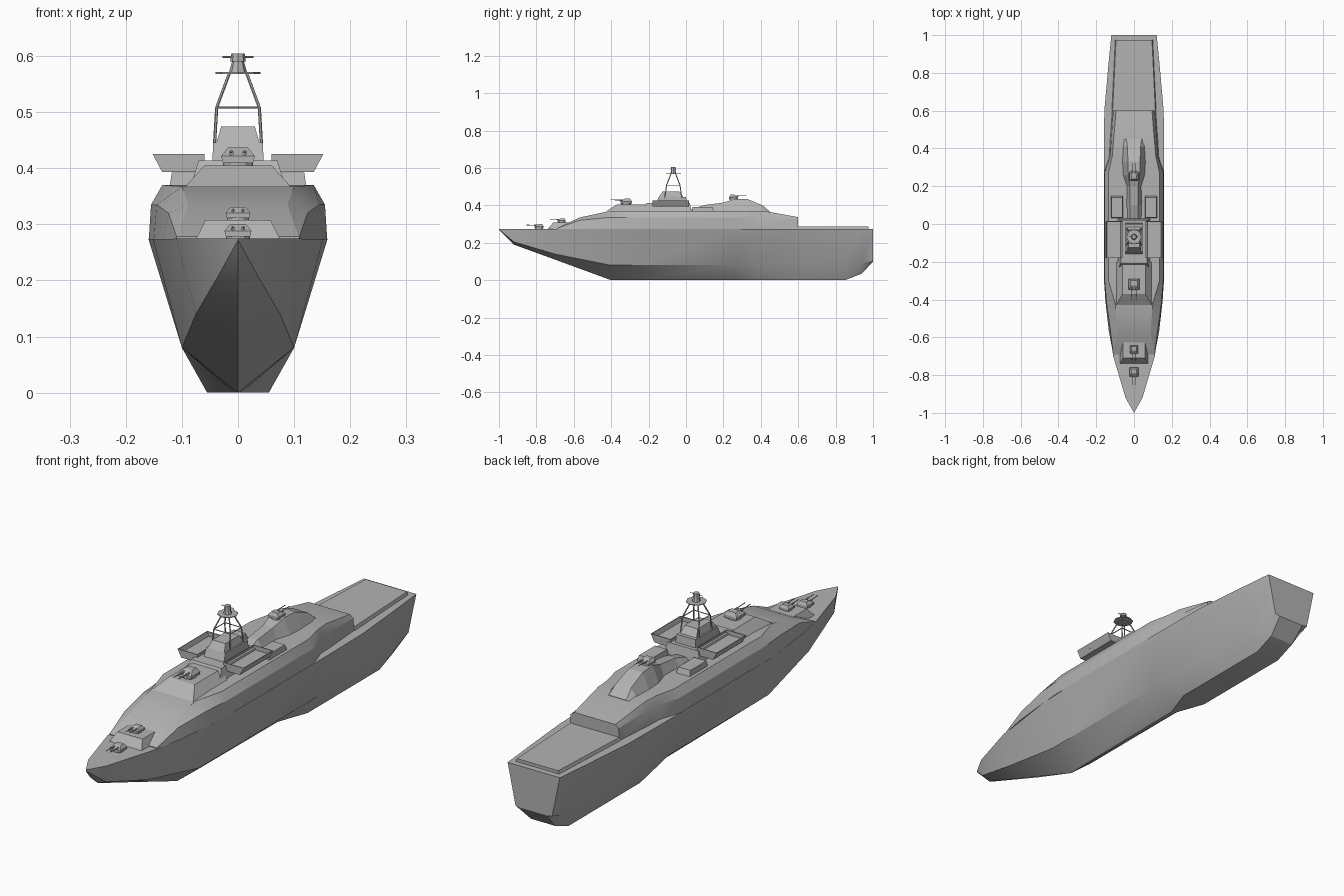
import bpy, bmesh, math
from mathutils import Vector

cube = bpy.data.objects.get("Cube")
if cube:
    bpy.data.objects.remove(cube, do_unlink=True)

paint = bpy.data.materials.new("naval grey")
paint.use_nodes = True
GREY = (0.45, 0.45, 0.45, 1)
paint.diffuse_color = GREY
paint.node_tree.nodes["Principled BSDF"].inputs["Base Color"].default_value = GREY


def finish(name, bm, smooth=None):
    bmesh.ops.remove_doubles(bm, verts=bm.verts, dist=0.00005)
    bmesh.ops.recalc_face_normals(bm, faces=bm.faces)
    mesh = bpy.data.meshes.new(name)
    bm.to_mesh(mesh)
    bm.free()
    mesh.materials.append(paint)
    obj = bpy.data.objects.new(name, mesh)
    bpy.context.collection.objects.link(obj)
    if smooth:
        bpy.ops.object.select_all(action='DESELECT')
        obj.select_set(True)
        bpy.context.view_layer.objects.active = obj
        bpy.ops.object.shade_smooth_by_angle(angle=math.radians(smooth))
    return obj


def loft(name, sections, smooth=None):
    """Skin mirrored half sections (y, [(x, z), ...]) running along y."""
    bm = bmesh.new()
    rings = []
    for y, half in sections:
        ring = [(x, y, z) for x, z in half] + [(-x, y, z) for x, z in reversed(half)]
        rings.append([bm.verts.new(p) for p in ring])
    n = len(rings[0])
    for a, b in zip(rings, rings[1:]):
        for i in range(n):
            j = (i + 1) % n
            bm.faces.new((a[i], a[j], b[j], b[i]))
    bm.faces.new(rings[0])
    bm.faces.new(rings[-1])
    return finish(name, bm, smooth)


def block(name, ys, zs, widths, front=0, back=0, x=0):
    """Tapered block: half widths at bottom and top, top set in at front and back."""
    bm = bmesh.new()
    low, high = [], []
    for ring, z, w, f, b in ((low, zs[0], widths[0], 0, 0), (high, zs[1], widths[1], front, back)):
        for sx, y in ((-1, ys[0] + f), (1, ys[0] + f), (1, ys[1] - b), (-1, ys[1] - b)):
            ring.append(bm.verts.new((x + sx * w, y, z)))
    for i in range(4):
        j = (i + 1) % 4
        bm.faces.new((low[i], low[j], high[j], high[i]))
    bm.faces.new(low)
    bm.faces.new(high)
    return finish(name, bm)


def strut(name, p, q, r, r2=None, sides=6):
    p, q = Vector(p), Vector(q)
    bm = bmesh.new()
    bmesh.ops.create_cone(bm, cap_ends=True, segments=sides, radius1=r,
                          radius2=r if r2 is None else r2, depth=(q - p).length)
    obj = finish(name, bm)
    obj.rotation_mode = 'QUATERNION'
    obj.rotation_quaternion = (q - p).to_track_quat('Z', 'Y')
    obj.location = (p + q) / 2
    return obj


def turret(name, y, z, s, aim=-1):
    """Faceted twin gun mount; s is its half width, aim the firing direction."""
    strut(name + "_ring", (0, y, z - 0.004), (0, y, z + 0.2 * s), 0.9 * s, sides=12)
    block(name + "_base", (y - s, y + s), (z + 0.15 * s, z + 0.55 * s), (0.9 * s, s))
    f, b = (0.8 * s, 0.3 * s) if aim < 0 else (0.3 * s, 0.8 * s)
    block(name + "_roof", (y - s, y + s), (z + 0.55 * s, z + 1.05 * s), (s, 0.6 * s), f, b)
    for side in (-1, 1):
        x, h = side * 0.4 * s, z + 0.75 * s
        strut(name + "_sleeve", (x, y, h), (x, y + aim * 1.2 * s, h), 0.15 * s)
        strut(name + "_barrel", (x, y, h), (x, y + aim * 2.8 * s, h + 0.1 * s), 0.07 * s)


# Hull: y, keel half width and height, chine half width and height, deck half width
DECK = 0.275
hull = [
    (-1.0, 0, 0.27, 0, 0.272, 0),
    (-0.92, 0, 0.19, 0.037, 0.205, 0.045),
    (-0.7, 0, 0.11, 0.075, 0.14, 0.11),
    (-0.4, 0, 0, 0.1, 0.08, 0.152),
    (-0.25, 0.004, 0, 0.1, 0.08, 0.16),
    (0.25, 0.008, 0, 0.1, 0.08, 0.16),
    (0.38, 0.055, 0, 0.1, 0.08, 0.16),
    (0.6, 0.055, 0, 0.1, 0.08, 0.157),
    (0.85, 0.055, 0, 0.094, 0.08, 0.135),
    (0.94, 0.055, 0.035, 0.09, 0.09, 0.126),
    (1.0, 0.06, 0.1, 0.084, 0.105, 0.12),
]
loft("hull", [(y, [(0, kz), (kw, kz), (cw, cz), (dw, DECK)])
              for y, kw, kz, cw, cz, dw in hull], 25)

# Superstructure: y, base half width, shoulder half width and height, roof half width and height
upper = [
    (-0.69, 0.11, 0.109, 0.277, 0.108, 0.278),
    (-0.57, 0.133, 0.124, 0.32, 0.088, 0.335),
    (-0.42, 0.15, 0.145, 0.335, 0.1, 0.367),
    (-0.3, 0.159, 0.155, 0.335, 0.135, 0.37),
    (0.27, 0.159, 0.155, 0.335, 0.135, 0.37),
    (0.36, 0.13, 0.127, 0.335, 0.115, 0.37),
    (0.42, 0.128, 0.122, 0.335, 0.11, 0.37),
    (0.6, 0.115, 0.11, 0.325, 0.095, 0.337),
]
loft("superstructure", [(y, [(bw, DECK - 0.002), (mw, mz), (tw, tz)])
                        for y, bw, mw, mz, tw, tz in upper], 20)

# Raised landing deck at the stern
loft("landing_deck", [(y, [(w, DECK - 0.002), (w - 0.005, 0.288)])
                      for y, w in ((0.6, 0.118), (0.975, 0.1))])

# Forward gun platforms and turrets
block("bow_platform", (-0.74, -0.57), (DECK - 0.002, 0.308), (0.075, 0.058), 0.03)
turret("bow_turret", -0.785, DECK, 0.024)
turret("second_turret", -0.665, 0.308, 0.022)
block("bridge_platform", (-0.43, -0.2), (0.366, 0.405), (0.095, 0.06), 0.06, 0)
turret("bridge_turret", -0.32, 0.405, 0.03)

# Bridge core and open wings
block("bridge_core", (-0.24, 0.03), (0.366, 0.414), (0.085, 0.07), 0.03, 0.01)
for side in (-1, 1):
    bm = bmesh.new()
    y0, y1 = -0.18, 0.015
    outline = [[(side * x, y, z) for x, y in ((a, y0), (b, y0), (b, y1), (a, y1))]
               for a, b, z in ((0.06, 0.135, 0.393), (0.06, 0.152, 0.425))]
    low, high = [[bm.verts.new(p) for p in ring] for ring in outline]
    for i in range(4):
        j = (i + 1) % 4
        bm.faces.new((low[i], low[j], high[j], high[i]))
    bm.faces.new(low)
    top = bm.faces.new(high)
    bmesh.ops.recalc_face_normals(bm, faces=bm.faces)
    bmesh.ops.inset_region(bm, faces=[top], thickness=0.005)
    floor = bmesh.ops.extrude_face_region(bm, geom=[top])
    bmesh.ops.delete(bm, geom=[top], context='FACES_ONLY')
    for v in floor["geom"]:
        if isinstance(v, bmesh.types.BMVert):
            v.co.z -= 0.018
            v.co.x -= side * 0.006
    finish("bridge_wing", bm)
    # Deck lockers behind the wings
    block("deck_locker", (0.03, 0.15), (0.366, 0.392), (0.032, 0.028), 0.005, 0.01, side * 0.09)

# Mast house in two tiers
block("mast_house", (-0.16, 0.005), (0.41, 0.446), (0.046, 0.044), 0.015, 0.005)
block("mast_house_roof", (-0.145, -0.015), (0.446, 0.474), (0.038, 0.03), 0.02, 0.02)

# Lattice mast
MID = -0.068
for sx in (-1, 1):
    for sy in (-1, 1):
        foot = (sx * 0.042, MID + sy * 0.045, 0.44)
        knee = (sx * 0.038, MID + sy * 0.036, 0.508)
        head = (sx * 0.015, MID + sy * 0.012, 0.57)
        strut("mast_leg", foot, knee, 0.0028)
        strut("mast_leg_upper", knee, head, 0.0028)
    strut("mast_side_rail", (sx * 0.038, MID - 0.036, 0.508), (sx * 0.038, MID + 0.036, 0.508), 0.002)
    strut("mast_cross_rail", (-0.038, MID + sx * 0.036, 0.508), (0.038, MID + sx * 0.036, 0.508), 0.002)
strut("mast_platform", (0, MID, 0.568), (0, MID, 0.571), 0.04, sides=8)
strut("radar_pedestal", (0, MID, 0.571), (0, MID, 0.592), 0.016, 0.01, 8)
strut("radar_head", (0, MID, 0.59), (0, MID, 0.604), 0.014, 0.012, 8)
strut("radar_yard", (-0.028, MID, 0.598), (0.028, MID, 0.598), 0.0015)

# Aft deckhouse: narrow ridge leading to a faceted gun mount
aft = [
    (0.03, 0.045, 0.02, 0.38),
    (0.1, 0.045, 0.02, 0.402),
    (0.2, 0.04, 0.022, 0.415),
    (0.26, 0.06, 0.03, 0.435),
    (0.33, 0.064, 0.032, 0.433),
    (0.41, 0.062, 0.035, 0.4),
    (0.45, 0.055, 0.04, 0.366),
]
loft("aft_deckhouse", [(y, [(w, 0.362), (t, z)]) for y, w, t, z in aft])
turret("aft_turret", 0.255, 0.432, 0.024, 1)
